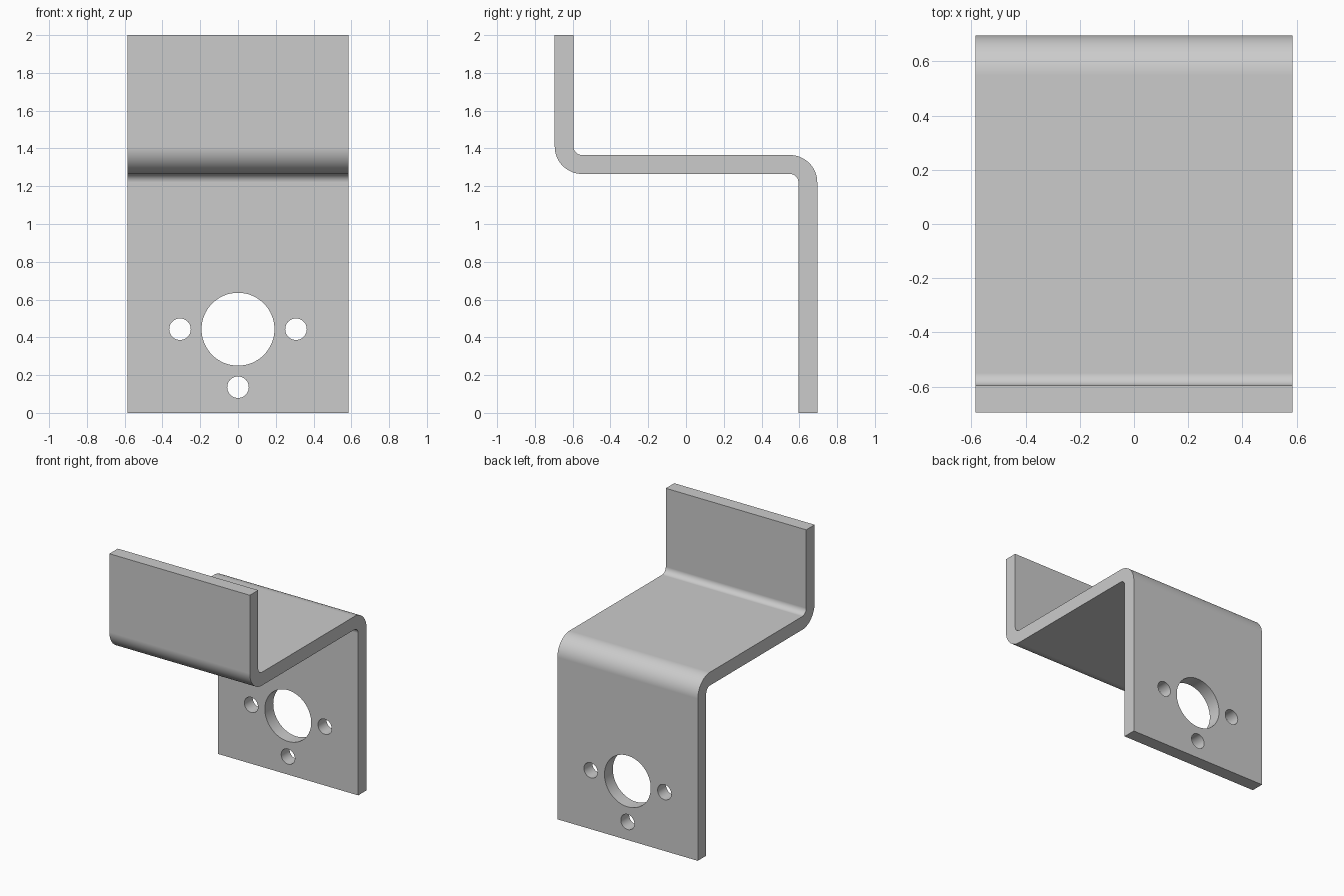
import bpy, bmesh
from math import sin, cos, pi
from mathutils import Vector

cube = bpy.data.objects.get("Cube")
if cube:
    bpy.data.objects.remove(cube, do_unlink=True)

HALF_W, HALF_D, THICK = 0.585, 0.695, 0.10
SHELF_Z = 1.315                      # mid height of the horizontal shelf
R_OUT, R_IN, STEPS = 0.145, 0.045, 16

steel = bpy.data.materials.new("grey steel")
steel.use_nodes = True
GREY = (0.6, 0.6, 0.6, 1.0)
steel.diffuse_color = GREY
steel.node_tree.nodes["Principled BSDF"].inputs["Base Color"].default_value = GREY


def make_object(name, bm):
    bmesh.ops.recalc_face_normals(bm, faces=bm.faces)
    mesh = bpy.data.meshes.new(name)
    bm.to_mesh(mesh)
    bm.free()
    mesh.materials.append(steel)
    obj = bpy.data.objects.new(name, mesh)
    bpy.context.collection.objects.link(obj)
    return obj


# Z-shaped sheet section as (front/under side, back/upper side) pairs in y, z
cy = HALF_D - R_OUT
cz = SHELF_Z + THICK / 2 - R_OUT
pairs = [((HALF_D - THICK, 0), (HALF_D, 0))]
for i in range(STEPS + 1):           # rear bend, from wall up to shelf
    a = pi / 2 * i / STEPS
    pairs.append(((cy + R_IN * cos(a), cz + R_IN * sin(a)),
                  (cy + R_OUT * cos(a), cz + R_OUT * sin(a))))
cz = SHELF_Z - THICK / 2 + R_OUT
for i in range(STEPS + 1):           # front bend, from shelf up to lip
    a = pi / 2 * i / STEPS
    pairs.append(((-cy - R_OUT * sin(a), cz - R_OUT * cos(a)),
                  (-cy - R_IN * sin(a), cz - R_IN * cos(a))))
pairs.append(((-HALF_D, 2), (-HALF_D + THICK, 2)))

# Extrude the section across the width
bm = bmesh.new()
rows = [[bm.verts.new((-HALF_W, y, z)) for y, z in pair] for pair in pairs]
faces = [bm.faces.new((a[0], b[0], b[1], a[1])) for a, b in zip(rows, rows[1:])]
side = bmesh.ops.extrude_face_region(bm, geom=faces, use_keep_orig=True)
moved = [v for v in side["geom"] if isinstance(v, bmesh.types.BMVert)]
bmesh.ops.translate(bm, verts=moved, vec=Vector((2 * HALF_W, 0, 0)))
bracket = make_object("bracket", bm)


def drill(x, y, z, radius, sides=48):
    """Cut a round hole through the sheet along y."""
    bm = bmesh.new()
    bmesh.ops.create_cone(bm, cap_ends=True, segments=sides,
                          radius1=radius, radius2=radius, depth=0.3)
    for v in bm.verts:
        v.co = Vector((v.co.x + x, v.co.z + y, v.co.y + z))
    cutter = make_object("hole_cutter", bm)
    cutter.hide_render = True
    mod = bracket.modifiers.new("hole", 'BOOLEAN')
    mod.operation, mod.solver, mod.object = 'DIFFERENCE', 'EXACT', cutter
    bpy.ops.object.modifier_apply(modifier=mod.name)
    bpy.data.objects.remove(cutter, do_unlink=True)


bpy.context.view_layer.objects.active = bracket
bracket.select_set(True)

# Central bore with four screw holes around it
wall_y, bore_z, ring = HALF_D - THICK / 2, 0.443, 0.307
drill(0, wall_y, bore_z, 0.193, 64)
for dx, dz in ((1, 0), (-1, 0), (0, 1), (0, -1)):
    drill(dx * ring, wall_y, bore_z + dz * ring, 0.057)

# Shallow notches in both side edges of the front lip
for s in (-1, 1):
    drill(s * 0.635, -HALF_D + THICK / 2, 1.737, 0.057)

bpy.ops.object.shade_smooth_by_angle()
normals = bracket.modifiers.new("flat_panels", 'WEIGHTED_NORMAL')
normals.keep_sharp = True
